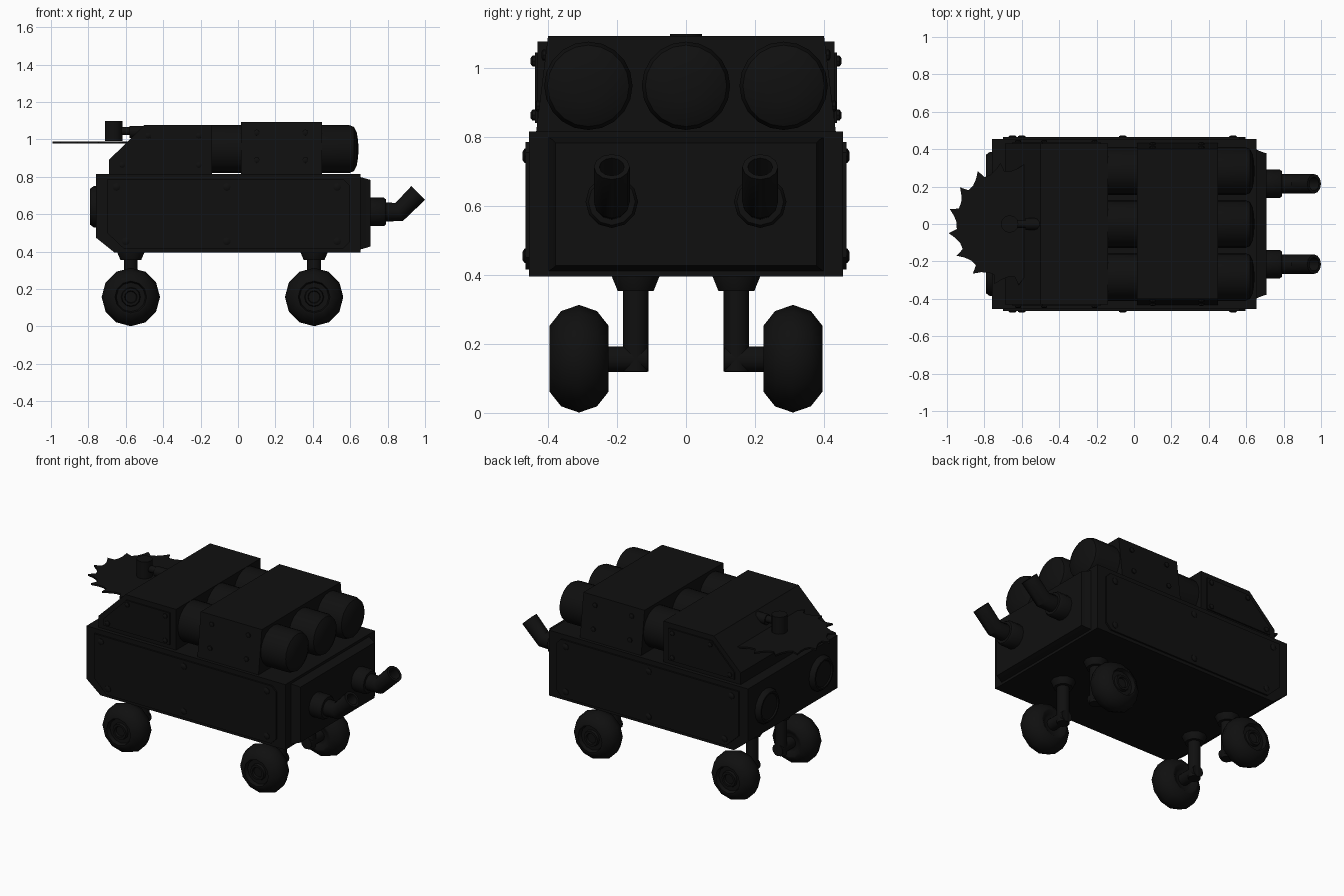
import bpy, bmesh, math
from mathutils import Vector, Matrix

if "Cube" in bpy.data.objects:
    bpy.data.objects.remove(bpy.data.objects["Cube"])

black = bpy.data.materials.new("matte_black")
black.diffuse_color = (0.005, 0.005, 0.005, 1)
black.use_nodes = True
black.node_tree.nodes["Principled BSDF"].inputs["Base Color"].default_value = black.diffuse_color


def finish(name, bm, smooth=False):
    bmesh.ops.recalc_face_normals(bm, faces=bm.faces[:])
    me = bpy.data.meshes.new(name)
    bm.to_mesh(me)
    bm.free()
    me.materials.append(black)
    ob = bpy.data.objects.new(name, me)
    bpy.context.collection.objects.link(ob)
    if smooth:
        bpy.ops.object.select_all(action='DESELECT')
        ob.select_set(True)
        bpy.context.view_layer.objects.active = ob
        bpy.ops.object.shade_smooth_by_angle(angle=math.radians(40))
    return ob


def loft(name, rings, caps=True, smooth=False):
    """Skin a list of equal-length point loops."""
    bm = bmesh.new()
    loops = [[bm.verts.new(p) for p in r] for r in rings]
    n = len(loops[0])
    for a, b in zip(loops, loops[1:]):
        for i in range(n):
            j = (i + 1) % n
            bm.faces.new((a[i], a[j], b[j], b[i]))
    if caps:
        bm.faces.new(loops[0])
        bm.faces.new(loops[-1])
    return finish(name, bm, smooth)


def lathe(name, profile, start, axis, n=12, smooth=True, turn=0.0):
    """Turn (radius, distance) pairs around an axis."""
    rot = Vector(axis).to_track_quat('Z', 'Y').to_matrix()
    rings = []
    for r, h in profile:
        ang = [2 * math.pi * i / n + turn for i in range(n)]
        rings.append([Vector(start) + rot @ Vector((r * math.cos(a), r * math.sin(a), h)) for a in ang])
    return loft(name, rings, smooth=smooth)


def side_prism(name, pts, y0, y1):
    return loft(name, [[(x, y, z) for x, z in pts] for y in (y0, y1)])


# Hull with a chamfered lower nose
side_prism("hull", [(-.76, .815), (-.76, .475), (-.66, .395), (.655, .395), (.655, .815)], -.455, .455)

# Rear panel
loft("rear_panel", [[(x, y * sy, .605 + z * sz) for sy, sz in ((-1, -1), (1, -1), (1, 1), (-1, 1))]
                    for x, y, z in ((.65, .40, .195), (.685, .385, .185), (.708, .378, .178))])

# Cabin with a sloped front
side_prism("cabin", [(-.69, .81), (-.69, .89), (-.50, 1.077), (-.14, 1.077), (-.14, .81)], -.43, .43)

# Tank housing with slightly leaning sides
loft("tank_housing", [[(x, y, z) for y, z in ((-.435, .81), (.435, .81), (.40, 1.093), (-.40, 1.093))]
                      for x in (.015, .45)])

# Gas tanks lying lengthwise
for y in (-.283, 0, .283):
    lathe("tank", [(.128, 0), (.128, .75), (.118, .775), (.088, .79), (.045, .797), (.012, .799)],
          (-.155, y, .948), (1, 0, 0), 20)

for s in (-1, 1):
    # Raised side armour and its bolts
    plate = [(-.70, .785), (-.70, .50), (-.61, .415), (.56, .415), (.595, .45), (.595, .755), (.565, .785)]
    side_prism("side_plate", plate, s * .45, s * .465)
    bolts = [(-.65, .745), (-.06, .745), (.53, .745), (-.06, .455), (.53, .455), (-.60, .455)]
    for x, z in bolts:
        lathe("hull_bolt", [(.021, 0), (.021, .010), (.012, .016)], (x, s * .458, z), (0, s, 0), 8)

    # Cabin side panel and its bolts
    window = [(-.65, .84), (-.65, .885), (-.49, 1.045), (-.18, 1.045), (-.18, .84)]
    side_prism("cabin_side_panel", window, s * .42, s * .438)
    for x, z in [(-.48, 1.02), (-.21, 1.02), (-.21, .863), (-.62, .863)]:
        lathe("cabin_bolt", [(.016, 0), (.016, .010), (.009, .015)], (x, s * .435, z), (0, s, 0), 8)

    # Housing bolts
    for x in (.10, .36):
        for z in (.89, 1.037):
            y = .435 - (z - .81) * .035 / .283
            lathe("housing_bolt", [(.016, 0), (.016, .008), (.009, .012)], (x, s * y, z), (0, s, 0), 8)

    # Round nose lamps
    lathe("lamp", [(.11, 0), (.11, .02), (.095, .04), (.085, .04), (.08, .032)],
          (-.752, s * .275, .64), (-1, 0, 0), 16)

    # Exhaust collar and bent hollow pipe
    lathe("exhaust_collar", [(.076, 0), (.076, .085), (.068, .095)], (.695, s * .215, .612), (1, 0, 0), 12)
    rings = []
    path = [(.77, .612, 0, .052), (.862, .612, 22.5, .052), (.963, .713, 45, .052),
            (.963, .713, 45, .036), (.90, .65, 45, .036)]
    for x, z, deg, r in path:
        tilt = Matrix.Rotation(-math.radians(deg), 3, 'Y')
        rings.append([Vector((x, s * .215, z)) + tilt @ Vector((0, r * math.cos(a), r * math.sin(a)))
                      for a in [i * math.pi / 6 for i in range(12)]])
    loft("exhaust_pipe", rings, smooth=True)

    for x in (-.573, .407):
        # Leg: tapered mount, post and axle
        lathe("leg_mount", [(.072, 0), (.072, .008), (.055, .048)], (x, s * .146, .402), (0, 0, -1), 10)
        lathe("leg_post", [(.037, 0), (.037, .25)], (x, s * .146, .12), (0, 0, 1), 12)
        lathe("axle", [(.037, 0), (.037, .16)], (x, s * .112, .156), (0, s, 0), 12)
        # Wheel with a stepped hub
        tyre = [(.05, -.066), (.062, -.07), (.085, -.086), (.095, -.086), (.138, -.052), (.156, 0),
                (.138, .052), (.095, .086), (.085, .086), (.078, .062), (.052, .062),
                (.048, .078), (.034, .078), (.030, .066)]
        lathe("wheel", tyre, (x, s * .31, .157), (0, s, 0), 12)

# Circular saw blade with raked teeth
blade = []
for i in range(16):
    a = math.radians(8.5 + 22.5 * i)
    for r, da in ((.284, -.05), (.33, 0), (.30, .10), (.283, .22)):
        blade.append((-.665 + r * math.cos(a + da), r * math.sin(a + da)))
loft("saw_blade", [[(x, y, z) for x, y in blade] for z in (.978, .989)])

# Saw motor, drive arm and arm collar
lathe("saw_motor", [(.047, 0), (.047, .108)], (-.665, 0, .99), (0, 0, 1), 12)
lathe("saw_arm", [(.022, 0), (.022, .18)], (-.645, 0, 1.045), (1, 0, 0), 10)
lathe("arm_collar", [(.033, 0), (.033, .10)], (-.58, 0, 1.04), (1, 0, 0), 10)
